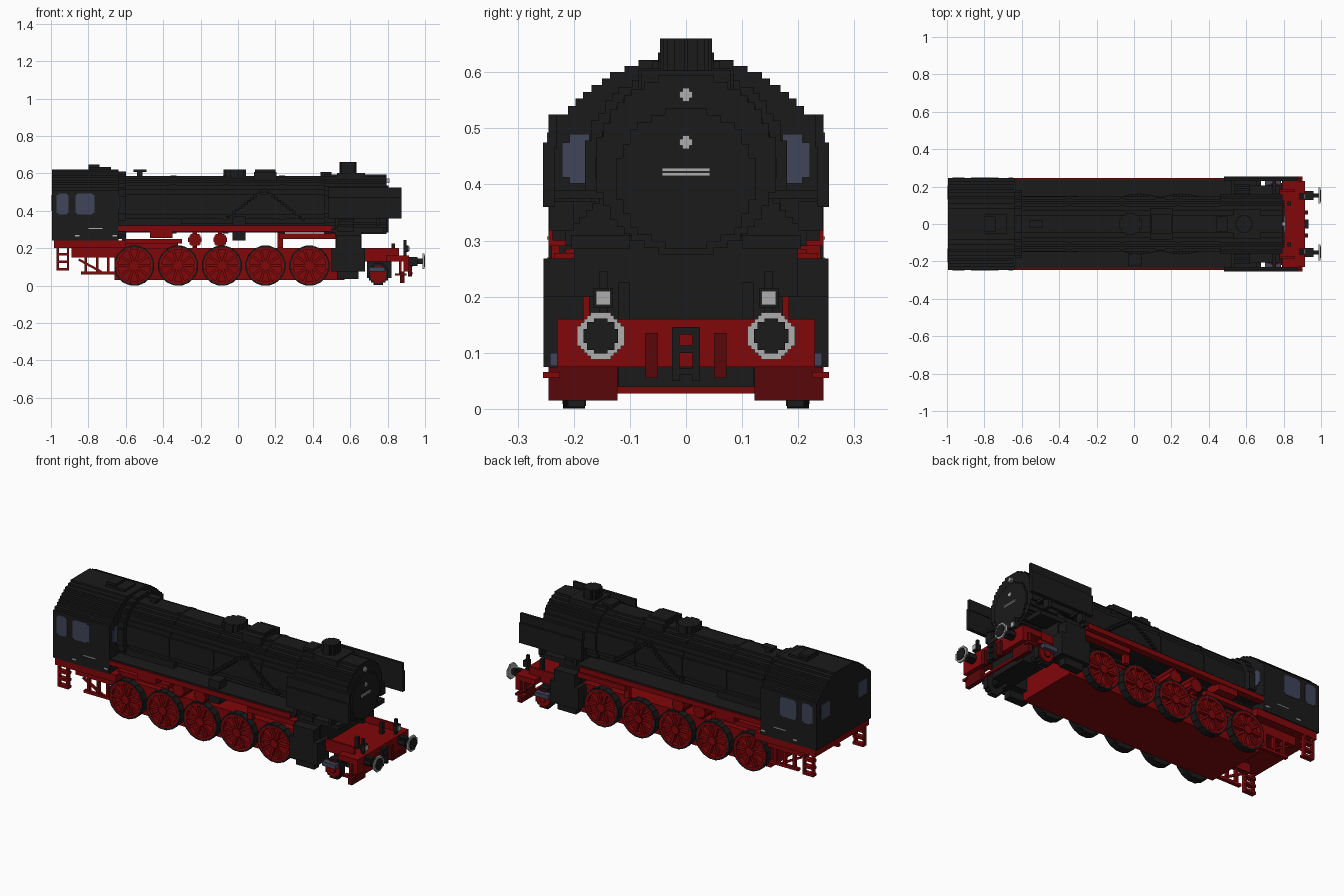
import bpy, bmesh, math
from mathutils import Matrix

if "Cube" in bpy.data.objects:
    bpy.data.objects.remove(bpy.data.objects["Cube"], do_unlink=True)

V = 0.0122  # block size


def material(name, rgb):
    m = bpy.data.materials.new(name)
    m.use_nodes = True
    m.diffuse_color = (*rgb, 1)
    m.node_tree.nodes["Principled BSDF"].inputs["Base Color"].default_value = (*rgb, 1)
    return m


BLACK = material("soot black", (0.0105, 0.0105, 0.0105))
RED = material("frame red", (0.22, 0.002, 0.003))
DARK = material("dark red", (0.10, 0.002, 0.003))
GREY = material("light grey", (0.42, 0.42, 0.42))
GLASS = material("window blue", (0.05, 0.06, 0.10))


def finish(name, bm, mat):
    bmesh.ops.recalc_face_normals(bm, faces=bm.faces)
    me = bpy.data.meshes.new(name)
    bm.to_mesh(me)
    bm.free()
    me.materials.append(mat)
    ob = bpy.data.objects.new(name, me)
    bpy.context.collection.objects.link(ob)
    return ob


def box(name, x, y, z, mat, tilt=0):
    """Box from (low, high) pairs, optionally turned about y."""
    bm = bmesh.new()
    size = [abs(p[1] - p[0]) for p in (x, y, z)]
    mid = [(p[0] + p[1]) / 2 for p in (x, y, z)]
    bmesh.ops.create_cube(bm, size=1, matrix=Matrix.Translation(mid)
                          @ Matrix.Rotation(tilt, 4, "Y") @ Matrix.Diagonal((*size, 1)))
    return finish(name, bm, mat)


def pair(name, x, y, z, mat, tilt=0):
    """The same box on both sides."""
    for side, s in (("left", 1), ("right", -1)):
        box(f"{name}_{side}", x, (y[0] * s, y[1] * s), z, mat, tilt)


def extrude(name, pts, axis, a, b, mat):
    place = {"x": lambda u, w: (a, u, w), "y": lambda u, w: (u, a, w),
             "z": lambda u, w: (u, w, a)}[axis]
    bm = bmesh.new()
    face = bm.faces.new([bm.verts.new(place(u, w)) for u, w in pts])
    new = bmesh.ops.extrude_face_region(bm, geom=[face])["geom"]
    shift = [b - a if axis == k else 0 for k in "xyz"]
    bmesh.ops.translate(bm, vec=shift, verts=[g for g in new if isinstance(g, bmesh.types.BMVert)])
    return finish(name, bm, mat)


def staircase(rows, u0=0):
    """Symmetric outline from (half width, low, high) rows."""
    right = []
    for h, lo, hi in rows:
        right += [(h, lo), (h, hi)]
    pts = []
    for p in right + [(-u, w) for u, w in reversed(right)]:
        q = (u0 + p[0], p[1])
        if not pts or math.dist(q, pts[-1]) > 1e-6:
            pts.append(q)
    return pts


def drum(name, axis, c, r, a, b, mat):
    """Round part built from block steps, finer when small."""
    n = max(2, round(2 * r / (V if r > 0.05 else V / 2)))
    step = 2 * r / n
    rows = []
    for i in range(n):
        w = -r + (i + 0.5) * step
        h = max(1, round(math.sqrt(r * r - w * w) / step)) * step
        rows.append((min(h, r), c[1] - r + i * step, c[1] - r + (i + 1) * step))
    return extrude(name, staircase(rows, c[0]), axis, a, b, mat)


def hoop(name, x, z, r, thick, y, mat, count=16):
    """Wheel ring made of short straight blocks."""
    half = r * math.tan(math.pi / count)
    for k in range(count):
        a = 2 * math.pi * k / count
        u, w = x + r * math.cos(a), z + r * math.sin(a)
        box(name, (u - half, u + half), y, (w - thick / 2, w + thick / 2), mat, -a - math.pi / 2)


# Boiler, smokebox and its door
drum("boiler", "x", (0, 0.435), 0.152, -0.64, 0.5, BLACK)
drum("smokebox", "x", (0, 0.435), 0.16, 0.46, 0.795, BLACK)
drum("smokebox_door", "x", (0, 0.41), 0.125, 0.78, 0.805, BLACK)
for x in (-0.36, -0.08, 0.22):
    drum("boiler_band", "x", (0, 0.435), 0.155, x, x + 0.03, BLACK)
drum("firebox_collar", "x", (0, 0.43), 0.18, -0.64, -0.6, BLACK)
for z in (0.475, 0.56):
    box("door_cross_bar", (0.78, 0.809), (-0.012, 0.012), (z - 0.006, z + 0.006), GREY)
    box("door_cross_post", (0.78, 0.81), (-0.006, 0.006), (z - 0.012, z + 0.012), GREY)
for z in (0.418, 0.426):
    box("door_plate_strip", (0.8, 0.81), (-0.043, 0.043), (z - 0.003, z + 0.003), GREY)

# Chimney, domes and fittings on top
drum("chimney", "z", (0.588, 0), 0.046, 0.57, 0.66, BLACK)
box("chimney_base", (0.53, 0.68), (-0.08, 0.08), (0.57, 0.603), BLACK)
drum("steam_dome", "z", (-0.018, 0), 0.06, 0.56, 0.62, BLACK)
box("sand_dome", (0.085, 0.205), (-0.085, 0.085), (0.56, 0.607), BLACK)
box("sand_dome_lid", (0.09, 0.2), (-0.05, 0.05), (0.6, 0.62), BLACK)
box("valve", (0.44, 0.5), (-0.04, 0.04), (0.57, 0.608), BLACK)
box("whistle_post", (-0.54, -0.51), (-0.015, 0.015), (0.57, 0.62), BLACK)
box("whistle_top", (-0.56, -0.49), (-0.02, 0.02), (0.607, 0.62), BLACK)

# Sand pipes stepping down the boiler flanks
for s in (1, -1):
    for k in range(14):
        z = 0.52 - k * V
        y = s * math.sqrt(max(0, 0.152 ** 2 - (z - 0.435) ** 2))
        for d in (1, -1):
            x = 0.14 + d * k * 0.016
            box("sand_pipe", (x - 0.01, x + 0.01), (y - 0.01, y + 0.01), (z - V, z), BLACK)

# Cab with stepped roof
roof = [(0.245, 0.24, 0.51), (0.23, 0.51, 0.525), (0.21, 0.525, 0.54), (0.197, 0.54, 0.553),
        (0.184, 0.553, 0.565), (0.168, 0.565, 0.577), (0.15, 0.577, 0.589),
        (0.135, 0.589, 0.6), (0.11, 0.6, 0.611), (0.085, 0.611, 0.622)]
extrude("cab", staircase(roof), "x", -0.995, -0.64, BLACK)
box("roof_vent", (-0.8, -0.68), (-0.05, 0.05), (0.61, 0.635), BLACK)
box("roof_vent_cap", (-0.8, -0.74), (-0.04, 0.04), (0.63, 0.648), BLACK)
for x0, x1 in ((-0.97, -0.905), (-0.87, -0.767)):
    pair("cab_side_window", (x0, x1), (0.24, 0.248), (0.388, 0.485), GLASS)
    pair("cab_side_window_middle", (x0 + 0.01, x1 - 0.01), (0.24, 0.248), (0.38, 0.493), GLASS)
pair("cab_front_window", (-0.645, -0.634), (0.172, 0.208), (0.402, 0.49), GLASS)
pair("cab_front_window_edge", (-0.645, -0.634), (0.2, 0.221), (0.412, 0.475), GLASS)
pair("cab_rear_window", (-0.998, -0.99), (0.13, 0.205), (0.4, 0.485), GLASS)
pair("cab_side_strip", (-0.8, -0.725), (0.24, 0.248), (0.302, 0.307), GREY)
for x in (-0.86, -0.66):
    pair("cab_side_tag", (x - 0.012, x + 0.012), (0.24, 0.248), (0.262, 0.27), GREY)

# Cab floor, ladders and trailing frame
box("cab_floor", (-0.985, -0.6), (-0.24, 0.24), (0.2, 0.242), RED)
for x in (-0.97, -0.915):
    pair("ladder_rail", (x, x + 0.012), (0.22, 0.24), (0.08, 0.21), RED)
for z in (0.08, 0.12, 0.16):
    pair("ladder_rung", (-0.97, -0.903), (0.21, 0.24), (z, z + 0.014), RED)
pair("trailing_frame", (-0.89, -0.62), (0.16, 0.19), (0.15, 0.21), RED)
pair("trailing_bar", (-0.84, -0.64), (0.17, 0.19), (0.06, 0.075), RED)
for x in (-0.82, -0.76, -0.70):
    pair("trailing_post", (x, x + 0.014), (0.17, 0.19), (0.06, 0.16), RED)
pair("trailing_brace", (-0.86, -0.72), (0.172, 0.184), (0.1, 0.112), RED, 0.5)

# Running boards with red edges
pair("running_board", (-0.64, 0.52), (0.1, 0.238), (0.3, 0.325), BLACK)
pair("running_board_edge", (-0.64, 0.5), (0.207, 0.245), (0.29, 0.318), RED)
box("firebox", (-0.64, -0.3), (-0.15, 0.15), (0.29, 0.36), BLACK)

# Main frame and gear above it
box("main_frame", (-0.66, 0.57), (-0.18, 0.18), (0.03, 0.19), RED)
box("frame_top", (-0.66, 0.56), (-0.185, 0.185), (0.185, 0.2), RED)
box("ash_pan", (-0.6, -0.32), (-0.13, 0.13), (0.19, 0.225), RED)
pair("ash_box", (-0.47, -0.35), (0.12, 0.24), (0.255, 0.3), RED)
pair("ash_pan_bar", (-0.62, -0.3), (0.17, 0.2), (0.225, 0.25), RED)
for x in (-0.23, -0.095):
    drum("air_tank", "y", (x, 0.245), 0.036, -0.21, 0.21, RED)
    box("air_tank_hanger", (x - 0.012, x + 0.012), (-0.2, 0.2), (0.2, 0.3), RED)
pair("valve_bar", (0.22, 0.52), (0.19, 0.235), (0.25, 0.278), RED)
pair("valve_link", (0.21, 0.24), (0.19, 0.215), (0.2, 0.285), RED)
box("pump", (-0.03, 0.04), (-0.225, -0.16), (0.24, 0.37), BLACK)

# Driving wheels with recessed discs
for x in (-0.555, -0.32, -0.086, 0.147, 0.382):
    for s in (1, -1):
        drum("wheel_back", "y", (x, 0.107), 0.102, s * 0.178, s * 0.19, BLACK)
        drum("wheel_disc", "y", (x, 0.107), 0.096, s * 0.185, s * 0.196, RED)
        drum("wheel_hub", "y", (x, 0.107), 0.024, s * 0.19, s * 0.224, RED)
        hoop("wheel_tyre", x, 0.107, 0.102, 0.009, (s * 0.18, s * 0.219), BLACK)
        hoop("wheel_rim", x, 0.107, 0.092, 0.012, (s * 0.18, s * 0.22), RED)
        for k in range(5):
            box("wheel_spoke", (x - 0.09, x + 0.09), (s * 0.19, s * 0.217),
                (0.1, 0.114), RED, k * math.pi / 5)

# Cylinders, steam pipes and smokebox saddle
pair("cylinder", (0.5, 0.68), (0.15, 0.254), (0.075, 0.2), BLACK)
pair("valve_chest", (0.525, 0.655), (0.14, 0.254), (0.19, 0.268), BLACK)
pair("cylinder_drain", (0.53, 0.645), (0.19, 0.235), (0.035, 0.08), BLACK)
box("saddle", (0.52, 0.66), (-0.2, 0.2), (0.16, 0.3), BLACK)
for k in range(6):
    pair("steam_pipe", (0.53, 0.62), (0.1, 0.215 - k * V), (0.29 + k * V, 0.318 + k * V), BLACK)
pair("saddle_step", (0.48, 0.78), (0.1, 0.205), (0.285, 0.31), BLACK)

# Smoke deflectors
pair("smoke_deflector", (0.48, 0.875), (0.234, 0.255), (0.36, 0.475), BLACK)
pair("smoke_deflector_top", (0.48, 0.875), (0.23, 0.245), (0.465, 0.525), BLACK)
for x in (0.52, 0.74):
    pair("deflector_post", (x, x + 0.02), (0.2, 0.243), (0.318, 0.37), BLACK)
    pair("deflector_stay", (x, x + 0.02), (0.1, 0.24), (0.375, 0.39), BLACK)

# Leading axle
box("leading_frame", (0.69, 0.82), (-0.12, 0.12), (0.04, 0.14), BLACK)
box("guard_bar", (0.865, 0.88), (-0.13, 0.13), (0.027, 0.04), RED)
for s in (1, -1):
    drum("leading_tyre", "y", (0.75, 0.06), 0.057, s * 0.18, s * 0.21, BLACK)
    drum("leading_wheel", "y", (0.75, 0.06), 0.045, s * 0.2, s * 0.218, RED)
    drum("leading_hub", "y", (0.75, 0.06), 0.018, s * 0.2, s * 0.226, RED)
drum("leading_axle", "y", (0.75, 0.06), 0.02, -0.19, 0.19, BLACK)
pair("leading_axle_box", (0.7, 0.785), (0.2, 0.242), (0.076, 0.1), GLASS)

# Front deck, buffer beam and guards
box("front_deck", (0.66, 0.915), (-0.18, 0.18), (0.13, 0.16), RED)
box("deck_front", (0.79, 0.915), (-0.23, 0.23), (0.13, 0.16), RED)
box("buffer_beam", (0.885, 0.915), (-0.23, 0.23), (0.075, 0.16), RED)
pair("deck_rail", (0.66, 0.86), (0.172, 0.184), (0.155, 0.2), RED)
pair("rail_guard", (0.865, 0.89), (0.122, 0.245), (0.015, 0.075), DARK)
pair("front_step", (0.84, 0.9), (0.225, 0.255), (0.055, 0.066), RED)
pair("step_hanger", (0.86, 0.875), (0.21, 0.228), (0.06, 0.14), RED)

# Buffers, coupling, hoses and lamps
for s in (1, -1):
    c = (s * 0.152, 0.13)
    drum("buffer_stock", "x", c, 0.024, 0.91, 0.96, BLACK)
    drum("buffer_rod", "x", c, 0.014, 0.95, 0.99, BLACK)
    drum("buffer_ring", "x", c, 0.042, 0.986, 0.996, GREY)
    drum("buffer_face", "x", c, 0.031, 0.99, 1.0, BLACK)
pair("coupling_side", (0.91, 0.93), (0.012, 0.025), (0.05, 0.145), BLACK)
for z in (0.06, 0.1, 0.133):
    box("coupling_bar", (0.91, 0.932), (-0.024, 0.024), (z, z + 0.013), BLACK)
pair("brake_hose", (0.91, 0.93), (0.05, 0.072), (0.055, 0.135), DARK)
pair("lamp_post", (0.885, 0.9), (0.14, 0.155), (0.15, 0.245), BLACK)
pair("lamp_body", (0.885, 0.912), (0.13, 0.165), (0.18, 0.215), BLACK)
pair("lamp_glass", (0.91, 0.916), (0.135, 0.16), (0.185, 0.21), GREY)
pair("deck_post", (0.82, 0.84), (0.1, 0.12), (0.155, 0.225), BLACK)
